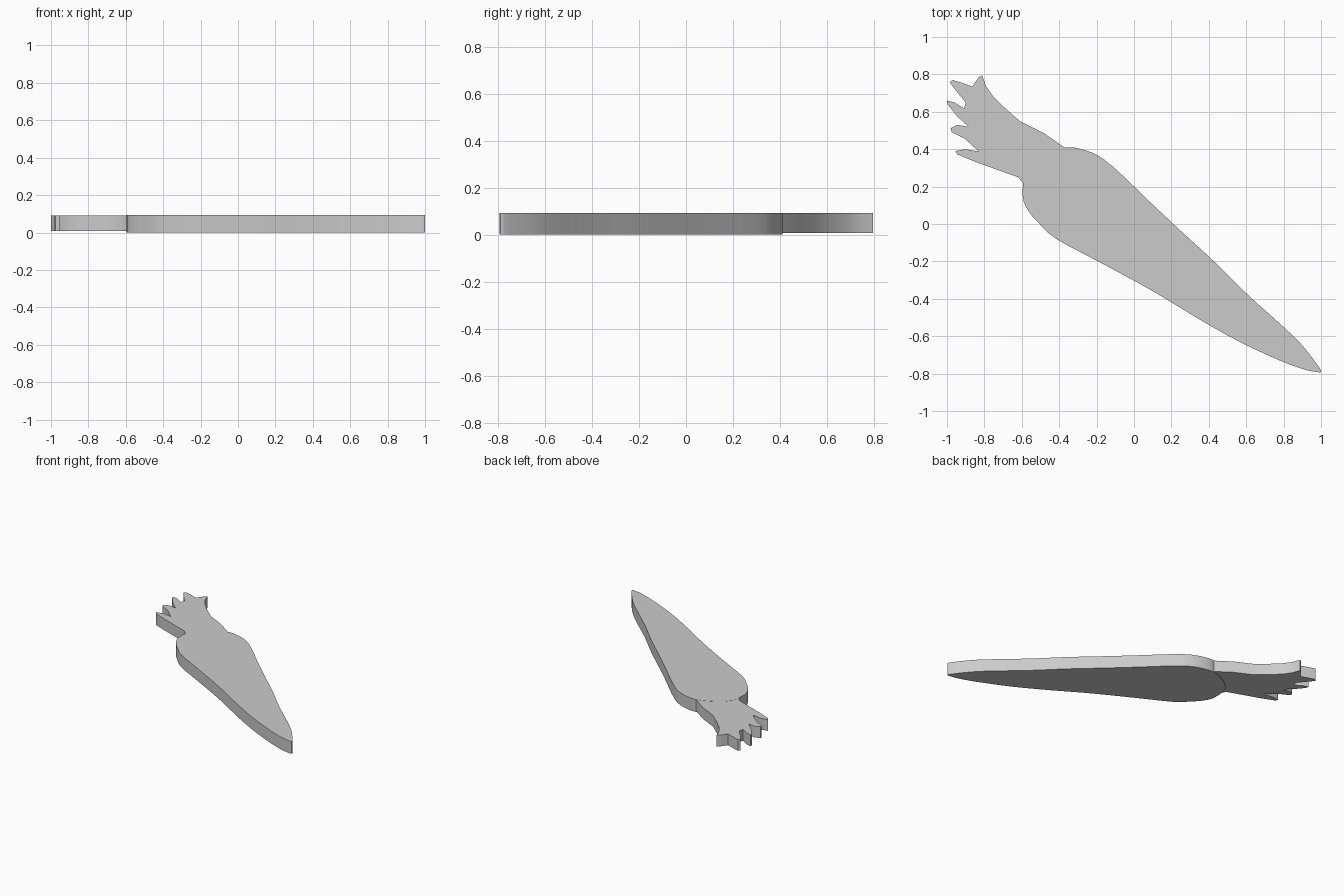
import bpy, bmesh, math
from mathutils import Vector

if "Cube" in bpy.data.objects:
    bpy.data.objects.remove(bpy.data.objects["Cube"])

# Outlines seen from above
ROOT = [(1.0, -.79), (.98, -.752), (.885, -.633), (.757, -.512), (.607, -.377),
        (.43, -.202), (.243, -.03), (.083, .12), (-.078, .275), (-.184, .361),
        (-.28, .4), (-.37, .408), (-.48, .365), (-.575, .285), (-.595, .15),
        (-.565, .07), (-.505, 0), (-.415, -.08), (-.21, -.19), (-.024, -.29),
        (.136, -.38), (.35, -.51), (.564, -.63), (.78, -.73), (.91, -.778), (.97, -.79)]
LEAVES = [(-.37, .408), (-.48, .485), (-.61, .55), (-.69, .62), (-.755, .685),
          (-.79, .735), (-.812, .795), (-.83, .785), (-.865, .735), (-.92, .755),
          (-.97, .77), (-.985, .757), (-.95, .71), (-.9, .65), (-.908, .617),
          (-.96, .65), (-1, .66), (-.998, .642), (-.945, .575), (-.885, .52),
          (-.945, .53), (-.98, .512), (-.975, .492), (-.905, .457), (-.83, .388),
          (-.905, .4), (-.955, .39), (-.945, .372), (-.853, .334), (-.72, .286),
          (-.62, .25), (-.59, .215), (-.575, .285), (-.48, .365)]


def smooth_loop(pts, steps=3):
    """Closed Catmull-Rom curve through the points."""
    v = [Vector(p) for p in pts]
    n, out = len(v), []
    for i in range(n):
        a, b, c, d = v[i - 1], v[i], v[(i + 1) % n], v[(i + 2) % n]
        for s in range(steps):
            t = s / steps
            out.append(.5 * (2 * b + (c - a) * t + (2 * a - 5 * b + 4 * c - d) * t * t
                             + (3 * b - a - 3 * c + d) * t ** 3))
    return out


def slab(name, outline, z0, z1):
    """Closed flat slab with straight walls."""
    bm = bmesh.new()
    top = [bm.verts.new((p[0], p[1], z1)) for p in outline]
    low = [bm.verts.new((p[0], p[1], z0)) for p in outline]
    caps = [bm.faces.new(top), bm.faces.new(low[::-1])]
    n = len(top)
    for i in range(n):
        j = (i + 1) % n
        bm.faces.new((top[j], top[i], low[i], low[j]))
    bmesh.ops.recalc_face_normals(bm, faces=bm.faces[:])
    bmesh.ops.triangulate(bm, faces=caps)
    me = bpy.data.meshes.new(name)
    bm.to_mesh(me)
    bm.free()
    ob = bpy.data.objects.new(name, me)
    bpy.context.collection.objects.link(ob)
    bpy.ops.object.select_all(action='DESELECT')
    ob.select_set(True)
    bpy.context.view_layer.objects.active = ob
    bpy.ops.object.shade_smooth_by_angle(angle=math.radians(40))
    return ob


# Tapered root and its leafy top
slab("carrot_root", smooth_loop(ROOT), 0, .093)
slab("carrot_leaves", LEAVES, .007, .092)
